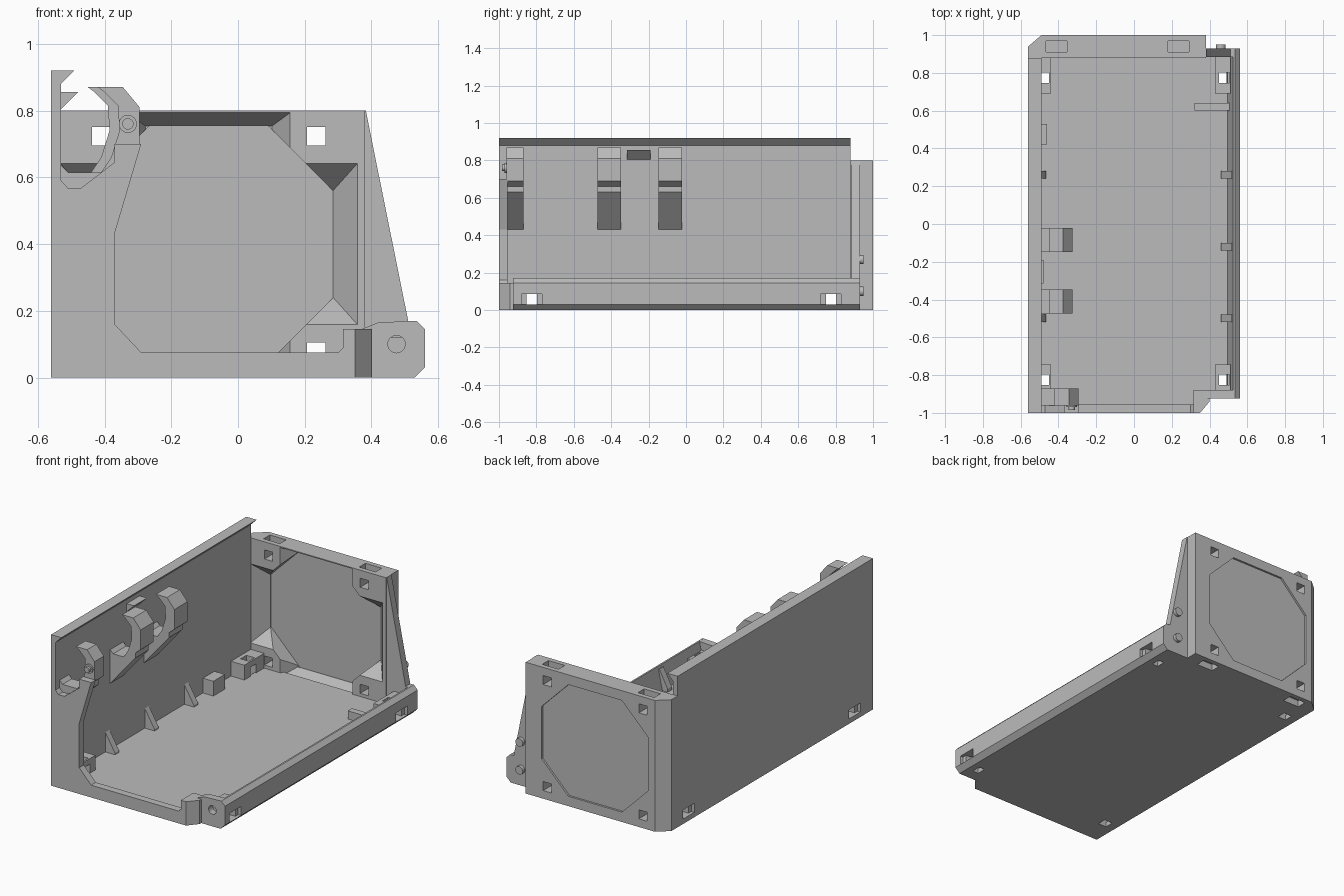
import bpy, bmesh
from mathutils import Vector

if "Cube" in bpy.data.objects:
    bpy.data.objects.remove(bpy.data.objects["Cube"], do_unlink=True)

grey = bpy.data.materials.new("light_grey_plastic")
grey.use_nodes = True
COLOUR = (0.5, 0.5, 0.5, 1)
grey.diffuse_color = COLOUR
grey.node_tree.nodes["Principled BSDF"].inputs["Base Color"].default_value = COLOUR


def finish(name, bm):
    bmesh.ops.recalc_face_normals(bm, faces=bm.faces)
    mesh = bpy.data.meshes.new(name)
    bm.to_mesh(mesh)
    bm.free()
    mesh.materials.append(grey)
    ob = bpy.data.objects.new(name, mesh)
    bpy.context.collection.objects.link(ob)
    return ob


def prism(name, pts, axis, a, b):
    """Extrude a 2D outline along y (points are x, z) or z (points are x, y)."""
    bm = bmesh.new()
    place = (lambda u, v: (u, a, v)) if axis == "y" else (lambda u, v: (u, v, a))
    face = bm.faces.new([bm.verts.new(place(*p)) for p in pts])
    new = bmesh.ops.extrude_face_region(bm, geom=[face])["geom"]
    step = Vector((0, b - a, 0)) if axis == "y" else Vector((0, 0, b - a))
    bmesh.ops.translate(bm, vec=step, verts=[g for g in new if isinstance(g, bmesh.types.BMVert)])
    return finish(name, bm)


def box(name, x, y, z):
    return prism(name, [(x[0], y[0]), (x[1], y[0]), (x[1], y[1]), (x[0], y[1])], "z", *z)


def cube_at(name, c, size):
    return box(name, *[(m - s / 2, m + s / 2) for m, s in zip(c, size)])


def hull(name, pts):
    bm = bmesh.new()
    for p in pts:
        bm.verts.new(p)
    bmesh.ops.convex_hull(bm, input=bm.verts)
    return finish(name, bm)


def peg(name, x, z, r, y0, y1):
    bpy.ops.mesh.primitive_cylinder_add(vertices=24, radius=r, depth=y1 - y0,
                                        location=(x, (y0 + y1) / 2, z), rotation=(1.5708, 0, 0))
    ob = bpy.context.object
    ob.name = name
    ob.data.materials.append(grey)
    bpy.ops.object.shade_smooth_by_angle()
    return ob


def cut(target, cutters):
    for c in cutters:
        mod = target.modifiers.new("cut", "BOOLEAN")
        mod.operation, mod.solver, mod.object = "DIFFERENCE", "EXACT", c
        bpy.context.view_layer.objects.active = target
        bpy.ops.object.modifier_apply(modifier=mod.name)
        bpy.data.objects.remove(c, do_unlink=True)


HOLE = 0.055
LATCH_Y = (-0.825, 0.775)

# Floor and side wall with its hooked top edge
floor = prism("floor", [(-.56, -1), (.35, -1), (.4, -.94), (.4, -.92), (.53, -.92),
                        (.53, .9), (-.56, .9)], "z", 0, .03)
wall = prism("left_wall", [(-.56, 0), (-.53, 0), (-.53, .88), (-.49, .92), (-.56, .92)], "y", -1, .88)
prism("wall_clip", [(-.535, .855), (-.48, .855), (-.53, .805), (-.535, .805)], "y", -.315, -.19)

# Low rim on the open side
rim = prism("right_rim", [(.49, 0), (.53, 0), (.56, .03), (.56, .145), (.535, .17),
                          (.525, .17), (.495, .03)], "y", -.92, .92)

# Front frame with the cable cup cut into its upper corner
prism("front_frame", [(-.56, 0), (.35, 0), (.35, .145), (.315, .145), (.315, .09), (.30, .075),
                      (-.29, .075), (-.37, .16), (-.37, .43), (-.29, .70), (-.37, .70),
                      (-.37, .645), (-.47, .568), (-.51, .568), (-.53, .59), (-.53, .8),
                      (-.56, .8)], "y", -1, -.955)
prism("front_column", [(.315, -1), (.35, -1), (.4, -.94), (.4, -.88), (.315, -.88)], "z", 0, .145)
ear = prism("front_ear", [(.38, 0), (.53, 0), (.56, .03), (.56, .145), (.535, .17),
                          (.42, .165), (.37, .145)], "y", -.925, -.88)
cut(ear, [peg("cutter", .475, .1, .026, -1, -.8)])

# Cable hooks on the wall
HOOK = [(-.54, .43), (-.53, .43), (-.36, .63), (-.36, .66), (-.325, .69), (-.325, .81),
        (-.375, .87), (-.45, .87), (-.43, .855), (-.39, .815), (-.385, .74), (-.41, .66),
        (-.44, .615), (-.51, .615), (-.53, .635), (-.54, .635)]
for i, y in enumerate((-.41, -.085)):
    prism(f"cable_hook_{i + 1}", HOOK, "y", y - .063, y + .063)
front_hook = [(x + .03 if x > -.46 else x, z) for x, z in HOOK]
prism("front_cable_hook", front_hook, "y", -.96, -.87)
peg("hook_peg_base", -.33, .76, .027, -.97, -.95)
peg("hook_peg", -.33, .76, .017, -.985, -.95)

# Back plate
CX, CZ = -.0875, .4
plate = prism("back_plate", [(-.56, .88), (.38, .88), (.38, 1), (-.49, 1), (-.56, .94)], "z", 0, .8)


def octagon(hx, hz, c):
    return [(CX + u, CZ + v) for u, v in
            ((hx, c), (hx - hz + c, hz), (hz - c - hx, hz), (-hx, c),
             (-hx, -c), (hz - c - hx, -hz), (hx - hz + c, -hz), (hx, -c))]


cutters = [prism("cutter", octagon(.3725, .355, .16), "y", .85, .975),
           prism("cutter", octagon(.36, .34, .16), "y", .988, 1.1)]
for s in (1, -1):
    # Sloped pockets beside and above the octagon
    cutters.append(hull("cutter", [(CX + s * u, y, CZ + v) for u, y, v in
                                   ((.28, .87, .25), (.453, .87, .25), (.453, .87, -.25),
                                    (.28, .87, -.25), (.3725, .97, .16), (.3725, .97, -.16),
                                    (.2, .97, .16), (.2, .97, -.16))]))
    cutters.append(hull("cutter", [(CX + u, y, CZ + s * v) for u, y, v in
                                   ((.25, .87, .398), (-.25, .87, .398), (.25, .87, .25),
                                    (-.25, .87, .25), (.19, .97, .354), (-.19, .97, .354),
                                    (.19, .97, .2), (-.19, .97, .2))]))
    # Latch holes and the slots in the top and bottom edges
    for t in (1, -1):
        x = CX + s * .3225
        cutters.append(cube_at("cutter", (x, .95, CZ + t * .323), (HOLE, .4, HOLE)))
        cutters.append(cube_at("cutter", (x, .94, CZ + t * .4), (.11, .06, .08)))
cut(plate, cutters)

# Sloping brace beside the back plate, with two locating pegs
prism("back_brace", [(.37, 0), (.53, 0), (.56, .03), (.56, .145), (.535, .17), (.51, .17),
                     (.383, .8), (.37, .8)], "y", .885, .93)
for z in (.1, .27):
    peg("brace_peg", .46, z, .025, .92, .95)

# Corner blocks around the latch holes
blocks = []
for side, x in (("left", (-.54, -.44)), ("right", (.43, .51))):
    blocks.append(box(f"back_{side}_block", x, (.69, .885), (.025, .12)))
    blocks.append(box(f"front_{side}_block", x, (-.885, -.745), (.025, .12)))
box("right_bracket", (.32, .51), (.6, .64), (.025, .08))
box("left_bracket", (-.535, -.46), (.42, .53), (.025, .12))

# Square latch holes through floor, wall, rim and blocks
for part in [floor, wall, rim] + blocks:
    for y in LATCH_Y:
        for s in (1, -1):
            tools = [cube_at("cutter", (s * .478, y, .1), (HOLE, HOLE, .4)),
                     cube_at("cutter", (s * .5, y, .0575), (.3, HOLE, HOLE))]
            if part in (wall, rim):
                tools = [tools[1], cube_at("cutter", (s * .56, y, .0575), (.04, .11, HOLE))]
                bpy.data.objects.remove(bpy.data.objects["cutter"], do_unlink=True)
            elif part is floor:
                bpy.data.objects.remove(tools.pop(), do_unlink=True)
            cut(part, tools)

# Triangular ribs along both long sides
for y in (-.5, -.12, .26):
    prism("left_rib", [(-.54, .02), (-.465, .02), (-.465, .04), (-.53, .15), (-.54, .15)],
          "y", y - .02, y + .02)
    prism("right_rib", [(.53, .02), (.46, .02), (.46, .05), (.515, .155), (.53, .155)],
          "y", y - .02, y + .02)
